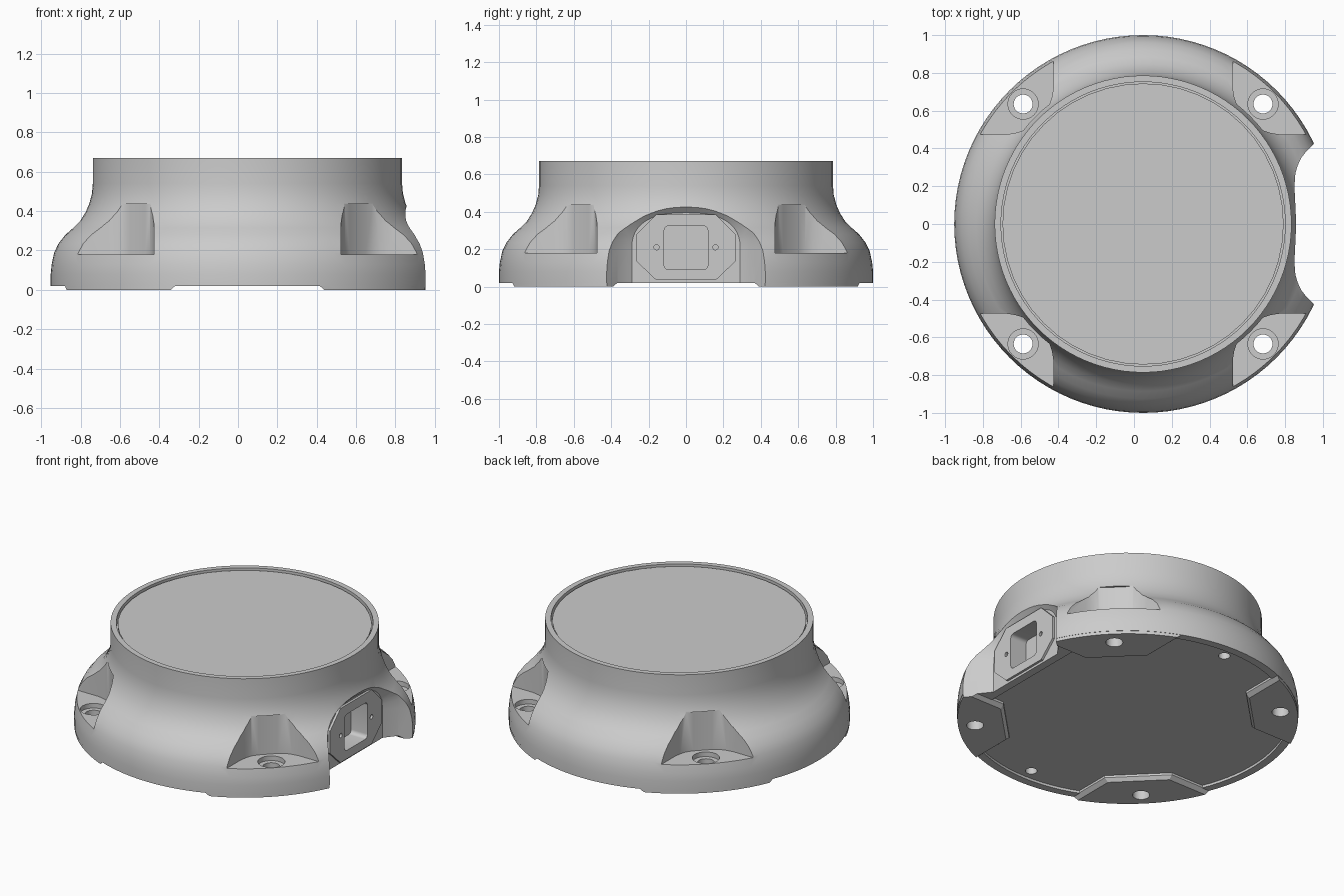
import bpy, bmesh, math
from math import cos, sin, pi

cube = bpy.data.objects.get("Cube")
if cube:
    bpy.data.objects.remove(cube)

CX = 0.048   # axis of the round body
SEG = 96

grey = bpy.data.materials.new("light_grey")
grey.use_nodes = True
grey.diffuse_color = (0.6, 0.6, 0.6, 1)
grey.node_tree.nodes["Principled BSDF"].inputs["Base Color"].default_value = (0.6, 0.6, 0.6, 1)


def loft(name, rings):
    """Closed solid through rings of points, capped at both ends."""
    bm = bmesh.new()
    loops = [[bm.verts.new((x + CX, y, z)) for x, y, z in ring] for ring in rings]
    n = len(loops[0])
    for a, b in zip(loops, loops[1:]):
        for i in range(n):
            j = (i + 1) % n
            bm.faces.new((a[i], a[j], b[j], b[i]))
    bm.faces.new(loops[0])
    bm.faces.new(loops[-1])
    bmesh.ops.recalc_face_normals(bm, faces=bm.faces)
    mesh = bpy.data.meshes.new(name)
    bm.to_mesh(mesh)
    bm.free()
    mesh.materials.append(grey)
    obj = bpy.data.objects.new(name, mesh)
    bpy.context.collection.objects.link(obj)
    return obj


def circle(r, z, x=0, y=0, n=SEG):
    return [(x + r * cos(2 * pi * i / n), y + r * sin(2 * pi * i / n), z) for i in range(n)]


def post(r, z0, z1, x=0, y=0, n=32):
    return loft("post", [circle(r, z0, x, y, n), circle(r, z1, x, y, n)])


def prism_z(name, outline, z0, z1):
    return loft(name, [[(x, y, z) for x, y in outline] for z in (z0, z1)])


def prism_x(name, outline, x0, x1):
    return loft(name, [[(x, y, z) for y, z in outline] for x in (x0, x1)])


def combine(target, tool, operation="DIFFERENCE"):
    mod = target.modifiers.new("combine", "BOOLEAN")
    mod.operation = operation
    mod.solver = "EXACT"
    mod.object = tool
    bpy.context.view_layer.objects.active = target
    bpy.ops.object.modifier_apply(modifier=mod.name)
    bpy.data.objects.remove(tool)


def smooth(obj, angle=30):
    bpy.ops.object.select_all(action="DESELECT")
    obj.select_set(True)
    bpy.context.view_layer.objects.active = obj
    bpy.ops.object.shade_smooth_by_angle(angle=math.radians(angle))


# Flared round housing with a shallow recess in the top
profile = [(1, 0.02), (1, 0.08), (0.995, 0.13), (0.982, 0.19), (0.96, 0.235),
           (0.925, 0.28), (0.885, 0.315), (0.85, 0.35), (0.822, 0.395),
           (0.803, 0.44), (0.79, 0.49), (0.786, 0.54), (0.786, 0.67),
           (0.752, 0.67), (0.752, 0.62)]
housing = loft("housing", [circle(r, z) for r, z in profile])

# Shallow relief under the base
edge = math.acos(0.73 / 0.95)
relief = [(0.95 * cos(a), 0.95 * sin(a)) for a in
          (edge + (2 * pi - 2 * edge) * i / 72 for i in range(73))]
combine(housing, prism_z("relief", relief, -0.1, 0.036))

corners = [(sx, sy) for sx in (-1, 1) for sy in (-1, 1)]


def foot_ring(e, z, sx, sy):
    a0 = math.asin(e / 0.998)
    arc = [a0 + (pi / 2 - 2 * a0) * i / 12 for i in range(13)]
    pts = [(0.998 * cos(a), 0.998 * sin(a)) for a in arc]
    pts += [(e, 1.03 - 0.385), (1.03 - 0.385, e)]
    return [(sx * x, sy * y, z) for x, y in pts]


# Four corner feet with sloping sides
for sx, sy in corners:
    foot = loft("foot", [foot_ring(0.39, 0, sx, sy), foot_ring(0.365, 0.022, sx, sy),
                         foot_ring(0.365, 0.06, sx, sy)])
    combine(housing, foot, "UNION")

# Corner pockets, counterbores and bolt holes
half = [(0.475, 1.2), (0.475, 0.72), (0.482, 0.675), (0.495, 0.635), (0.52, 0.6)]
pocket = half + [(y, x) for x, y in reversed(half)] + [(1.2, 1.2)]
for sx, sy in corners:
    combine(housing, prism_z("pocket", [(sx * x, sy * y) for x, y in pocket], 0.18, 0.435))
    combine(housing, post(0.08, 0.15, 0.25, sx * 0.635, sy * 0.635))
    combine(housing, post(0.05, -0.1, 0.25, sx * 0.635, sy * 0.635))

# Two blind screw holes under the base
for sy in (-1, 1):
    combine(housing, post(0.035, -0.1, 0.1, 0, sy * 0.88, 20))


# Flared arch cut into the side for the power inlet
def arch(x, w, h):
    pts = [(x, -w, -0.1)]
    for i in range(25):
        t = pi - pi * i / 24
        c = cos(t)
        pts.append((x, math.copysign(abs(c) ** 0.8, c) * w, 0.2 + h * max(sin(t), 0) ** 0.8))
    return pts + [(x, w, -0.1)]


combine(housing, loft("arch", [arch(0.782, 0.29, 0.195), arch(0.8, 0.315, 0.215),
                               arch(0.84, 0.365, 0.26), arch(1.1, 0.6, 0.5)]))

# Inlet plate with its socket opening and two screw holes
oct_half = [(0.16, 0.035), (0.265, 0.135), (0.265, 0.28), (0.16, 0.385)]
octagon = oct_half + [(-y, z) for y, z in reversed(oct_half)]
plate = prism_x("inlet_plate", octagon, 0.76, 0.797)


def rounded_square(h, r, zc):
    pts = []
    for q, (sy, sz) in enumerate([(1, 1), (-1, 1), (-1, -1), (1, -1)]):
        for k in range(6):
            a = (q + k / 5) * pi / 2
            pts.append((sy * (h - r) + r * cos(a), zc + sz * (h - r) + r * sin(a)))
    return pts


opening = rounded_square(0.117, 0.025, 0.207)
combine(housing, prism_x("opening", opening, 0.68, 0.9))
combine(plate, prism_x("opening", opening, 0.68, 0.9))
for sy in (-1, 1):
    hole = [(sy * 0.157 + 0.014 * cos(pi * i / 8), 0.21 + 0.014 * sin(pi * i / 8)) for i in range(16)]
    combine(plate, prism_x("screw_hole", hole, 0.775, 0.9))

# Lid sitting just below the rim
lid = loft("lid", [circle(0.744, 0.61, n=48), circle(0.744, 0.658, n=48)])

for part in (housing, plate, lid):
    smooth(part)
